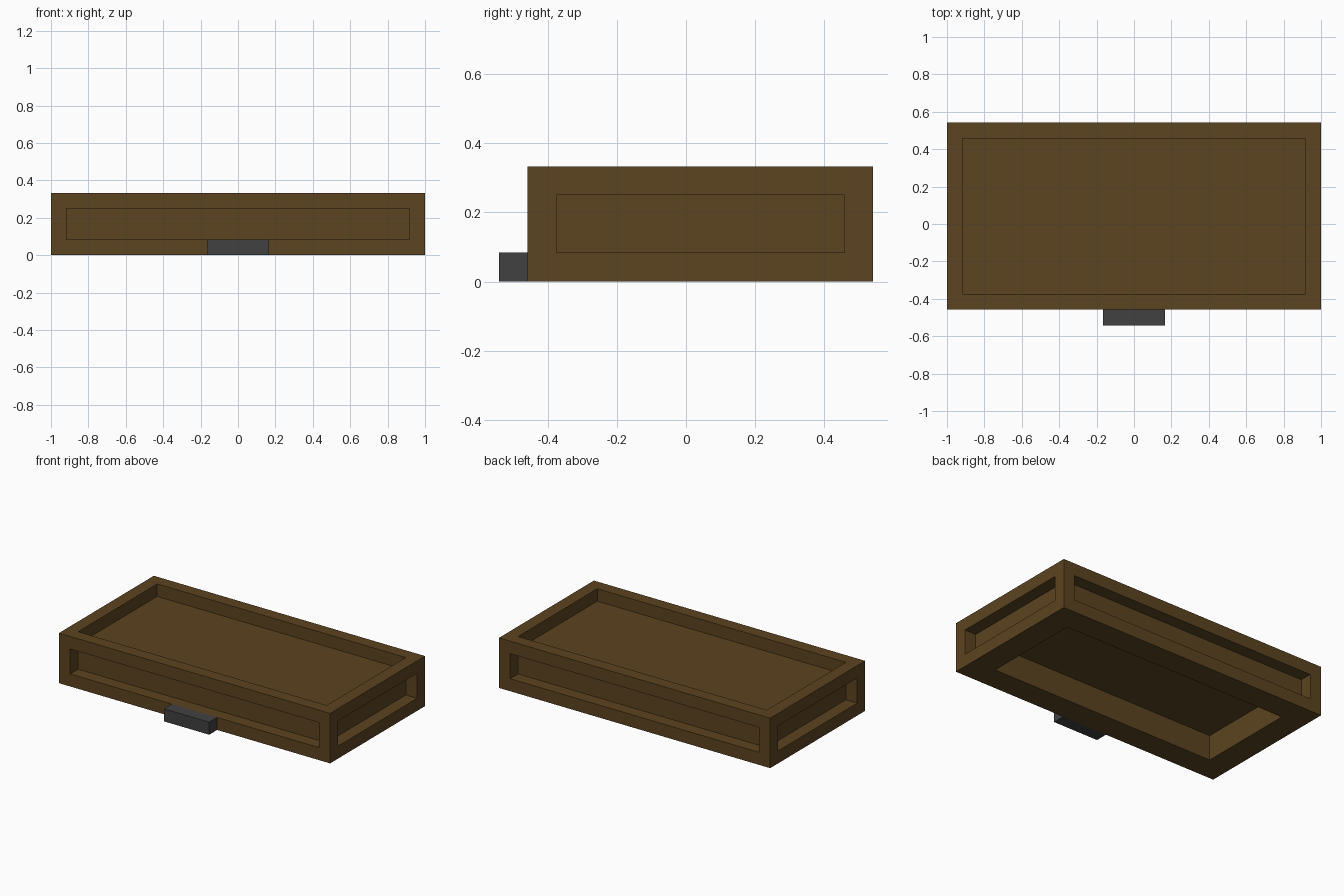
import bpy
import bmesh
from mathutils import Vector

cube = bpy.data.objects.get("Cube")
if cube:
    bpy.data.objects.remove(cube, do_unlink=True)

U = 1 / 12  # board thickness; every size is a multiple of it


def make_material(name, rgb):
    mat = bpy.data.materials.new(name)
    mat.use_nodes = True
    mat.diffuse_color = (*rgb, 1)
    mat.node_tree.nodes["Principled BSDF"].inputs["Base Color"].default_value = (*rgb, 1)
    return mat


def box_bmesh(lo, hi):
    lo, hi = Vector(lo), Vector(hi)
    bm = bmesh.new()
    bmesh.ops.create_cube(bm, size=1)
    bmesh.ops.scale(bm, vec=hi - lo, verts=bm.verts)
    bmesh.ops.translate(bm, vec=(lo + hi) / 2, verts=bm.verts)
    bm.normal_update()
    return bm


def finish(bm, name, mat):
    mesh = bpy.data.meshes.new(name)
    bm.to_mesh(mesh)
    bm.free()
    mesh.materials.append(mat)
    obj = bpy.data.objects.new(name, mesh)
    bpy.context.collection.objects.link(obj)
    return obj


def sink_panel(bm, face, border, depth):
    """Inset a face by the border and push it straight into the body."""
    normal = face.normal.copy()
    bmesh.ops.inset_individual(bm, faces=[face], thickness=border, use_even_offset=True)
    panel = bmesh.ops.extrude_discrete_faces(bm, faces=[face])["faces"][0]
    bmesh.ops.translate(bm, vec=-normal * depth, verts=panel.verts)


wood = make_material("dark wood", (0.107, 0.058, 0.0145))
metal = make_material("dark grey metal", (0.053, 0.053, 0.054))

# Chest lid: framed recess on the top and sides, deeper hollow underneath
lid = box_bmesh((-12 * U, -5.5 * U, 0), (12 * U, 6.5 * U, 4 * U))
for face in list(lid.faces):
    size = 2 * U if face.normal.z < -0.5 else U
    sink_panel(lid, face, size, size)
finish(lid, "lid", wood)

# Latch block on the lower front edge
finish(box_bmesh((-2 * U, -6.5 * U, 0), (2 * U, -5.5 * U, U)), "latch", metal)
